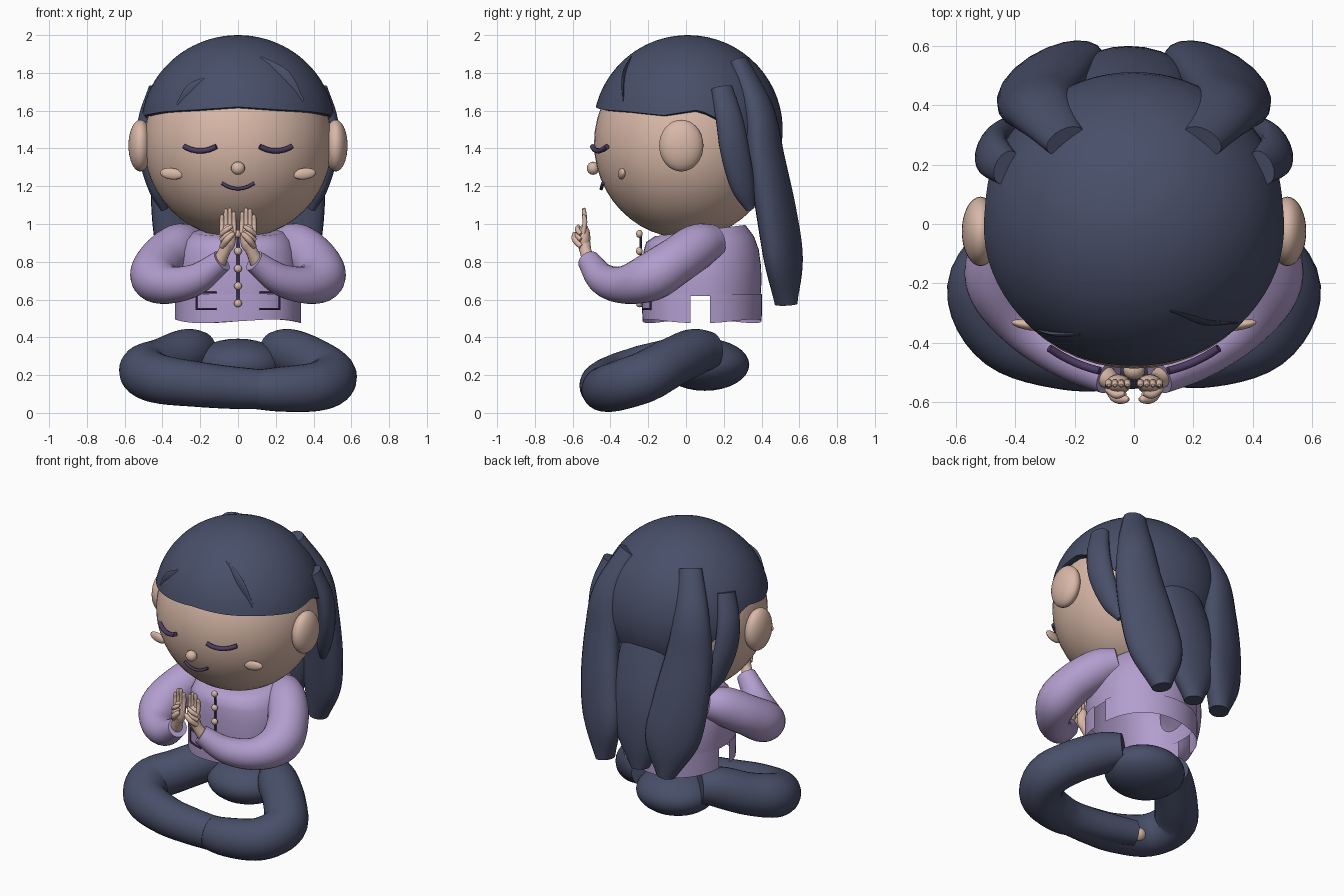
import bpy, bmesh
from math import sin, cos, pi, sqrt, acos, radians, degrees, copysign
from mathutils import Vector

if "Cube" in bpy.data.objects:
    bpy.data.objects.remove(bpy.data.objects["Cube"])


def material(name, rgb):
    m = bpy.data.materials.new(name)
    m.use_nodes = True
    m.diffuse_color = (*rgb, 1)
    m.node_tree.nodes["Principled BSDF"].inputs["Base Color"].default_value = (*rgb, 1)
    return m


NAVY = material("navy", (0.065, 0.078, 0.14))
SKIN = material("skin", (0.69, 0.48, 0.39))
LILAC = material("lilac", (0.45, 0.34, 0.62))
PLUM = material("dark plum", (0.075, 0.045, 0.12))


def finish(bm, name, mat):
    bmesh.ops.recalc_face_normals(bm, faces=bm.faces)
    mesh = bpy.data.meshes.new(name)
    bm.to_mesh(mesh)
    bm.free()
    mesh.materials.append(mat)
    ob = bpy.data.objects.new(name, mesh)
    bpy.context.collection.objects.link(ob)
    bpy.ops.object.select_all(action="DESELECT")
    ob.select_set(True)
    bpy.context.view_layer.objects.active = ob
    bpy.ops.object.shade_smooth_by_angle(angle=radians(40))
    return ob


def loft(name, mat, rings, first_cap=True, last_cap=True, skip=()):
    """Skin closed rings of points; skip leaves open columns."""
    bm = bmesh.new()
    vs = [[bm.verts.new(p) for p in r] for r in rings]
    n = len(rings[0])
    for a, b in zip(vs, vs[1:]):
        for i in range(n):
            if i not in skip:
                j = (i + 1) % n
                bm.faces.new((a[i], a[j], b[j], b[i]))
    if first_cap:
        bm.faces.new(vs[0])
    if last_cap:
        bm.faces.new(vs[-1])
    return finish(bm, name, mat)


def ball(name, mat, loc, size, rot=(0, 0, 0), seg=32):
    bm = bmesh.new()
    bmesh.ops.create_uvsphere(bm, u_segments=seg, v_segments=seg // 2, radius=1)
    ob = finish(bm, name, mat)
    ob.location, ob.scale, ob.rotation_euler = loc, size, rot
    return ob


def spline(points, steps):
    """Catmull-Rom through points that carry position and radii."""
    p = [Vector(q) for q in points]
    p = [2 * p[0] - p[1]] + p + [2 * p[-1] - p[-2]]
    out = []
    for a, b, c, d in zip(p, p[1:], p[2:], p[3:]):
        for k in range(steps):
            t = k / steps
            out.append(b + (c - a) * (t / 2) + (2 * a - 5 * b + 4 * c - d) * (t * t / 2)
                       + (3 * b - a - 3 * c + d) * (t ** 3 / 2))
    return out + [p[-2]]


def tube(name, mat, points, ref=(0, 0, 1), side=1, steps=6, seg=20):
    """Swept oval; each point is x, y, z, radius along ref[, other radius]."""
    pts = spline([(side * q[0], q[1], q[2], q[3], q[-1]) for q in points], steps)
    ref = Vector((side * ref[0], ref[1], ref[2]))
    rings = []
    for i, q in enumerate(pts):
        t = Vector((pts[min(i + 1, len(pts) - 1)] - pts[max(i - 1, 0)])[:3]).normalized()
        w = (ref - t * ref.dot(t)).normalized()
        n = t.cross(w)
        c = Vector(q[:3])
        rings.append([c + w * q[3] * cos(2 * pi * k / seg) + n * q[4] * sin(2 * pi * k / seg)
                      for k in range(seg)])
    return loft(name, mat, rings)


# Head, nose
ball("head", SKIN, (0, 0, 1.427), (0.499, 0.487, 0.503), seg=48)
ball("nose", SKIN, (0, -0.492, 1.295), (0.037, 0.033, 0.035), seg=16)

# Hair cap with a rim that dips behind the ears
RIM = [(0, 1.62), (25, 1.605), (50, 1.595), (75, 1.575), (97, 1.605), (110, 1.55), (135, 1.36), (180, 1.27)]
CAP_X, CAP_Y = 0.515, 0.502


def rim_height(deg):
    for (a, za), (b, zb) in zip(RIM, RIM[1:]):
        if deg <= b:
            return za + (zb - za) * (deg - a) / (b - a)
    return RIM[-1][1]


def cap_ring(f, s=1):
    ring = []
    for k in range(72):
        a = 2 * pi * k / 72
        polar = f * acos((rim_height(degrees(min(a, 2 * pi - a))) - 1.5) / 0.5)
        ring.append((s * CAP_X * sin(polar) * sin(a), 0.01 - s * CAP_Y * sin(polar) * cos(a),
                     1.5 + s * 0.5 * cos(polar)))
    return ring


loft("hair_cap", NAVY, [cap_ring((i + 0.05) / 20.05) for i in range(21)] + [cap_ring(1, 0.93)])


# Hair sweeps lying on the cap
def on_cap(x, z, w, h):
    return (x, 0.013 - CAP_Y * sqrt(1 - (x / CAP_X) ** 2 - ((z - 1.5) / 0.5) ** 2), z, w, h)


tube("left_hair_sweep", NAVY, [on_cap(0.12, 1.88, 0.01, 0.003), on_cap(0.24, 1.78, 0.04, 0.009),
                               on_cap(0.34, 1.65, 0.012, 0.003)], ref=(1, 0, 0.6))
tube("right_hair_sweep", NAVY, [on_cap(-0.18, 1.77, 0.01, 0.003), on_cap(-0.25, 1.71, 0.03, 0.008),
                                on_cap(-0.32, 1.63, 0.01, 0.003)], ref=(1, 0, -0.6))

# Long hair down the back
tube("middle_tail", NAVY, [(0, 0.37, 1.5, 0.1, 0.06), (0, 0.42, 1.33, 0.17, 0.08),
                           (-0.01, 0.49, 1.05, 0.19, 0.09), (-0.02, 0.515, 0.8, 0.17, 0.085),
                           (-0.03, 0.525, 0.58, 0.06, 0.055)], ref=(1, 0, 0))

TAIL = [(0.23, 0.28, 1.86, 0.07, 0.045), (0.31, 0.385, 1.6, 0.11, 0.075), (0.32, 0.425, 1.35, 0.145, 0.085),
        (0.295, 0.48, 1.05, 0.172, 0.09), (0.255, 0.518, 0.8, 0.165, 0.085), (0.225, 0.53, 0.575, 0.06, 0.06)]
LOCK = [(0.43, 0.19, 1.72, 0.06, 0.04), (0.475, 0.23, 1.55, 0.075, 0.05), (0.475, 0.26, 1.38, 0.08, 0.05),
        (0.43, 0.3, 1.2, 0.065, 0.045), (0.39, 0.34, 1.08, 0.025, 0.02)]
ARM = [(0.245, 0.15, 0.91, 0.09), (0.32, 0.06, 0.88, 0.12), (0.41, -0.06, 0.8, 0.125),
       (0.44, -0.19, 0.718, 0.128), (0.36, -0.33, 0.678, 0.1), (0.22, -0.44, 0.708, 0.083),
       (0.085, -0.515, 0.805, 0.06)]
# The right shin lies higher, in front of the long left shin
THIGH = [(0.19, 0.13, 0.33, 0.1), (0.27, 0.04, 0.32, 0.125), (0.4, -0.08, 0.265, 0.13)]
LEFT_LEG = THIGH + [(0.495, -0.22, 0.19, 0.135), (0.42, -0.37, 0.14, 0.13), (0.22, -0.435, 0.125, 0.118),
                    (0.05, -0.425, 0.125, 0.1), (-0.15, -0.385, 0.13, 0.09), (-0.29, -0.345, 0.135, 0.08)]
RIGHT_LEG = THIGH + [(0.495, -0.22, 0.225, 0.135), (0.42, -0.37, 0.18, 0.13), (0.22, -0.44, 0.152, 0.12),
                     (0.05, -0.445, 0.135, 0.113), (-0.11, -0.44, 0.125, 0.106)]


def face_y(x, z, r=0.497):
    return -sqrt(r * r - x * x - (z - 1.43) ** 2)


def smile(cx, z, bend, r, gap):
    return [(cx + d, face_y(cx + d, z) - gap, z - 0.013 + bend * d * d, r) for d in (-0.085, -0.045, 0, 0.045, 0.085)]


for side, label, leg in ((1, "left_", LEFT_LEG), (-1, "right_", RIGHT_LEG)):
    # Hair at the sides
    tube(label + "tail", NAVY, TAIL, (0.92, -0.4, 0), side)
    tube(label + "lock", NAVY, LOCK, (-0.4, 1, 0), side)

    # Face details
    ball(label + "ear", SKIN, (side * 0.517, -0.025, 1.415), (0.063, 0.117, 0.137))
    ball(label + "cheek", SKIN, (side * 0.352, -0.34, 1.266), (0.062, 0.018, 0.03), (0, -side * 0.12, side * 0.15), 20)
    tube(label + "closed_eye", PLUM, smile(0.2, 1.4, 3.2, 0.014, 0.012), side=side, seg=10)

    # Sleeve and hand
    tube(label + "sleeve", LILAC, ARM, (0, 0, 1), side, seg=28)
    tube(label + "wrist", SKIN, [(0.105, -0.505, 0.79, 0.04), (0.075, -0.53, 0.85, 0.032),
                                 (0.055, -0.54, 0.9, 0.035)], (1, 0, 0), side, 4, 14)
    ball(label + "palm", SKIN, (side * 0.053, -0.54, 0.925), (0.042, 0.034, 0.075), seg=20)
    for i in range(4):
        x, tip = 0.022 + i * 0.021, (1.065, 1.085, 1.08, 1.05)[i]
        tube(label + "finger_%d" % (i + 1), SKIN,
             [(x, -0.545, 0.95, 0.013), (x, -0.535, 1.01, 0.013), (x, -0.54, tip - 0.012, 0.011),
              (x, -0.543, tip, 0.005)], (1, 0, 0), side, 4, 10)
    tube(label + "thumb", SKIN, [(0.085, -0.555, 0.88, 0.015), (0.06, -0.585, 0.915, 0.018),
                                 (0.03, -0.59, 0.945, 0.014), (0.018, -0.59, 0.955, 0.005)],
         (0, 1, 0), side, 4, 10)
    for i in range(2):
        tube(label + "curled_finger_%d" % (i + 1), SKIN,
             [(0.09, -0.555, 0.915 + i * 0.03, 0.012), (0.06, -0.575, 0.94 + i * 0.03, 0.014),
              (0.03, -0.57, 0.96 + i * 0.03, 0.008)], (0, 1, 0), side, 4, 10)

    # Folded leg
    tube(label + "leg", NAVY, leg, (0, 0, 1), side, seg=28)

tube("mouth", PLUM, smile(0, 1.2, 4, 0.009, 0.008), seg=10)
ball("ankle", SKIN, (-0.31, -0.33, 0.125), (0.05, 0.05, 0.045), seg=16)

# Tunic: open below, with a squarer front and side slits in the skirt
FRONT_POWER = 2.5


def oval(z, rx, ry, cy=0.085, wave=0, lean=0):
    ring = []
    for k in range(48):
        a = 2 * pi * k / 48
        c, s = cos(a), sin(a)
        if s < -0.001:
            c, s = copysign(abs(c) ** (2 / FRONT_POWER), c), -abs(s) ** (2 / FRONT_POWER)
        ring.append((rx * c, cy + ry * s, z + wave * cos(3 * a) + lean * s))
    return ring


loft("tunic_body", LILAC, [oval(0.62, 0.328, 0.31), oval(0.7, 0.332, 0.315), oval(0.78, 0.328, 0.312),
                           oval(0.86, 0.312, 0.305, 0.08, lean=0.005), oval(0.92, 0.285, 0.285, 0.075, lean=0.015),
                           oval(0.965, 0.24, 0.24, 0.075, lean=0.03)], first_cap=False)
loft("tunic_skirt", LILAC, [oval(0.485, 0.335, 0.315, wave=-0.01), oval(0.56, 0.335, 0.318),
                            oval(0.63, 0.335, 0.318)], False, False, skip=(0, 47, 23, 24))


# Placket, buttons and pocket seams
def tunic_y(x):
    return 0.082 - 0.32 * (1 - (x / 0.335) ** FRONT_POWER) ** (1 / FRONT_POWER)


tube("placket", PLUM, [(0, -0.24, z, 0.009, 0.006) for z in (0.56, 0.75, 0.96)], (1, 0, 0), seg=8)
for i in range(5):
    ball("button_%d" % (i + 1), SKIN, (0, -0.247, 0.58 + i * 0.092), (0.021, 0.018, 0.021), seg=14)
for side, label in ((1, "left_"), (-1, "right_")):
    for part, z in (("pocket_top", 0.637), ("pocket_base", 0.55)):
        tube(label + part, PLUM, [(x, tunic_y(x), z, 0.006) for x in (0.115, 0.17, 0.222)], side=side, seg=8)
    tube(label + "pocket_edge", PLUM, [(0.22, tunic_y(0.22), z, 0.005) for z in (0.55, 0.64)],
         (1, 0, 0), side, seg=8)

# Seat of the trousers
ball("hips", NAVY, (0, 0.1, 0.255), (0.25, 0.235, 0.138))
